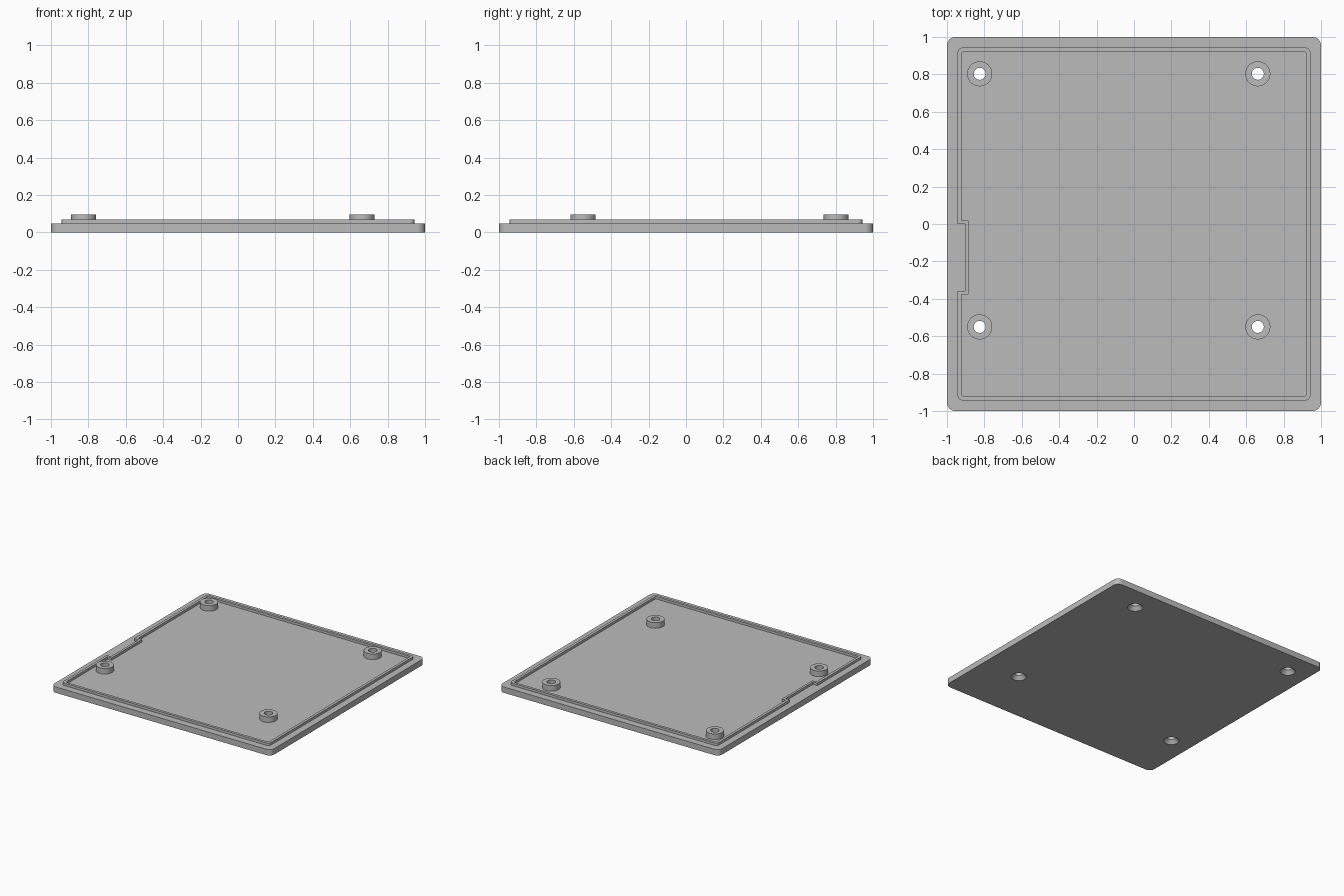
import bpy, bmesh
from math import cos, sin, pi
from mathutils import Vector

if "Cube" in bpy.data.objects:
    bpy.data.objects.remove(bpy.data.objects["Cube"], do_unlink=True)

PLATE_TOP, LIP_TOP, BOSS_TOP = 0.048, 0.068, 0.094
HOLE_R, SINK_R, BOSS_R = 0.032, 0.057, 0.067
BOSSES = [(x, y) for x in (-0.825, 0.662) for y in (-0.55, 0.803)]

grey = bpy.data.materials.new("light grey plastic")
grey.use_nodes = True
colour = (0.5, 0.5, 0.5, 1)
grey.diffuse_color = colour
grey.node_tree.nodes["Principled BSDF"].inputs["Base Color"].default_value = colour


def finish(name, bm):
    bmesh.ops.recalc_face_normals(bm, faces=bm.faces)
    mesh = bpy.data.meshes.new(name)
    bm.to_mesh(mesh)
    bm.free()
    mesh.materials.append(grey)
    obj = bpy.data.objects.new(name, mesh)
    bpy.context.collection.objects.link(obj)
    return obj


def smooth(obj):
    bpy.ops.object.select_all(action='DESELECT')
    obj.select_set(True)
    bpy.context.view_layer.objects.active = obj
    bpy.ops.object.shade_smooth_by_angle(angle=pi / 6)


def rounded(corners, steps=8):
    """Outline through (x, y, radius) corners, each rounded by an arc."""
    pts = []
    for i, (x, y, r) in enumerate(corners):
        p = Vector((x, y))
        if r == 0:
            pts.append(p)
            continue
        a = (Vector(corners[i - 1][:2]) - p).normalized() * r
        b = (Vector(corners[(i + 1) % len(corners)][:2]) - p).normalized() * r
        for k in range(steps + 1):
            t = k / steps * pi / 2
            pts.append(p + a * (1 - sin(t)) + b * (1 - cos(t)))
    return pts


def loop(bm, pts, z):
    return [bm.verts.new((p[0], p[1], z)) for p in pts]


def bridge(bm, a, b):
    n = len(a)
    for i in range(n):
        j = (i + 1) % n
        bm.faces.new((a[i], a[j], b[j], b[i]))


def circle(centre, r, n=40):
    return [(centre[0] + r * cos(2 * pi * k / n),
             centre[1] + r * sin(2 * pi * k / n)) for k in range(n)]


# Base plate with rounded corners
bm = bmesh.new()
outline = rounded([(-1, -1, 0.045), (1, -1, 0.045), (1, 1, 0.045), (-1, 1, 0.045)])
low, high = loop(bm, outline, 0), loop(bm, outline, PLATE_TOP)
bridge(bm, low, high)
bm.faces.new(low)
bm.faces.new(high)
plate = finish("base_plate", bm)

# Countersunk screw holes through the plate
bm = bmesh.new()
for c in BOSSES:
    rings = [loop(bm, circle(c, r), z) for r, z in
             ((SINK_R, -0.02), (SINK_R, 0), (HOLE_R, 0.03), (HOLE_R, 0.07))]
    for a, b in zip(rings, rings[1:]):
        bridge(bm, a, b)
    bm.faces.new(rings[0])
    bm.faces.new(rings[-1])
cutter = finish("hole_cutter", bm)
cutter.hide_render = True
cut = plate.modifiers.new("screw_holes", 'BOOLEAN')
cut.operation = 'DIFFERENCE'
cut.solver = 'EXACT'
cut.object = cutter
bpy.context.view_layer.objects.active = plate
plate.select_set(True)
bpy.ops.object.modifier_apply(modifier=cut.name)
bpy.data.objects.remove(cutter, do_unlink=True)
smooth(plate)


# Raised locating lip, stepping inwards at the notch on the right side
def lip_outline(e, notch_x, y0, y1, r):
    return rounded([(-e, -e, r), (e, -e, r), (e, e, r), (-e, e, r),
                    (-e, y1, 0), (notch_x, y1, 0), (notch_x, y0, 0), (-e, y0, 0)])


bm = bmesh.new()
outer = lip_outline(0.943, -0.904, -0.358, 0.0, 0.025)
inner = lip_outline(0.921, -0.885, -0.378, 0.02, 0.012)
rings = [loop(bm, p, z) for p, z in ((outer, PLATE_TOP), (outer, LIP_TOP),
                                     (inner, LIP_TOP), (inner, PLATE_TOP))]
for a, b in zip(rings, rings[1:]):
    bridge(bm, a, b)
smooth(finish("locating_lip", bm))

# Hollow screw bosses
for c in BOSSES:
    bm = bmesh.new()
    rings = [loop(bm, circle(c, r), z) for r, z in
             ((BOSS_R, PLATE_TOP), (BOSS_R, BOSS_TOP), (HOLE_R, BOSS_TOP), (HOLE_R, PLATE_TOP))]
    for a, b in zip(rings, rings[1:]):
        bridge(bm, a, b)
    side = "left" if c[0] > 0 else "right"
    end = "back" if c[1] > 0 else "front"
    smooth(finish(f"screw_boss_{end}_{side}", bm))
